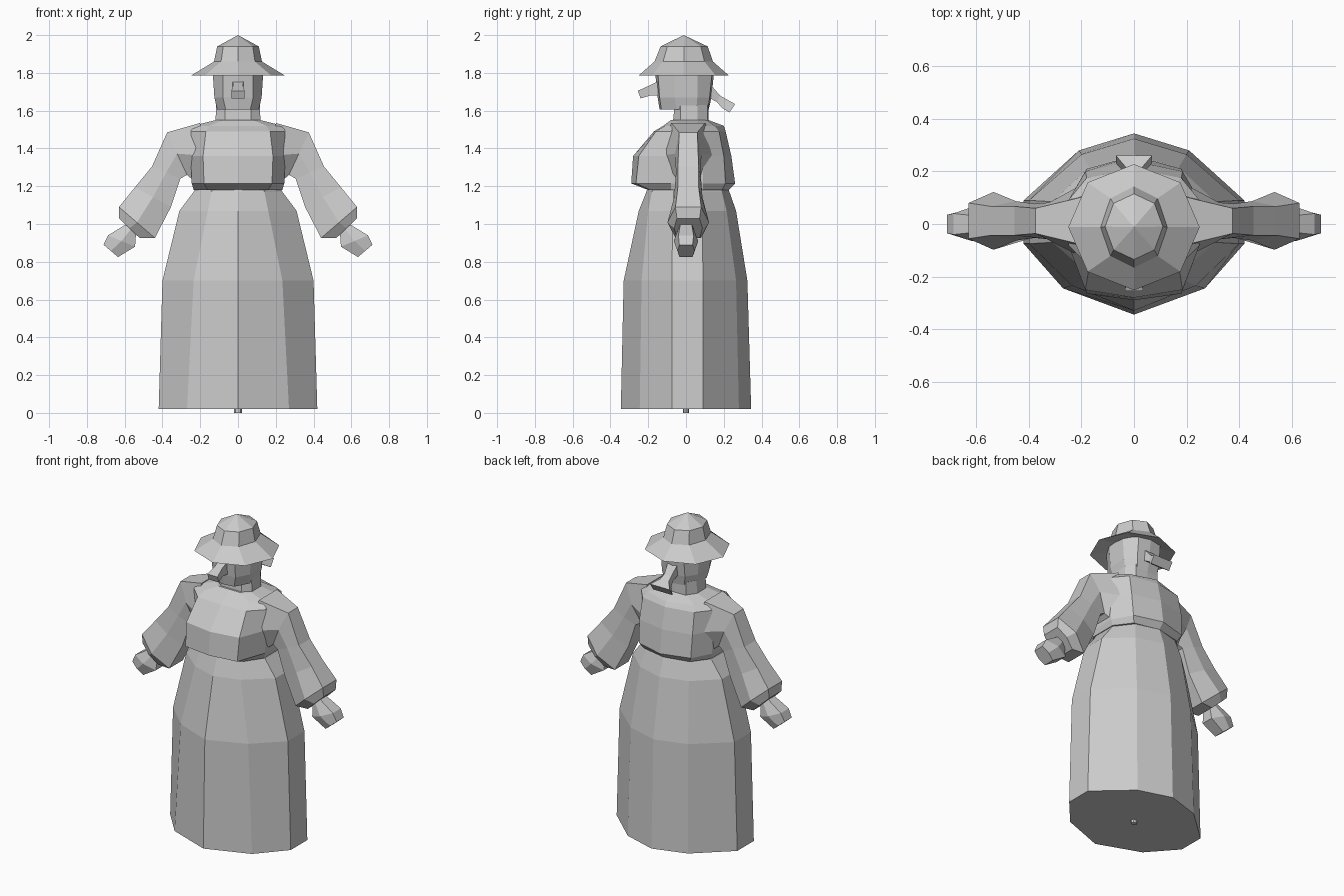
import bpy, bmesh, math
from mathutils import Vector

grey = bpy.data.materials.new("plain light grey")
grey.diffuse_color = (0.6, 0.6, 0.6, 1)


def loft(name, rings, apex=None):
    """Skin closed rings of points; cap the start, and cap or point the end."""
    bm = bmesh.new()
    loops = [[bm.verts.new(p) for p in ring] for ring in rings]
    n = len(loops[0])
    for a, b in zip(loops, loops[1:]):
        for i in range(n):
            j = (i + 1) % n
            bm.faces.new((a[i], a[j], b[j], b[i]))
    bm.faces.new(loops[0][::-1])
    if apex:
        tip = bm.verts.new(apex)
        for i in range(n):
            bm.faces.new((loops[-1][i], loops[-1][(i + 1) % n], tip))
    else:
        bm.faces.new(loops[-1])
    bmesh.ops.recalc_face_normals(bm, faces=bm.faces)
    mesh = bpy.data.meshes.new(name)
    bm.to_mesh(mesh)
    bm.free()
    mesh.materials.append(grey)
    obj = bpy.data.objects.new(name, mesh)
    bpy.context.collection.objects.link(obj)
    return obj


def body_ring(z, front, fx, fy, side, sf, sb, bx, by, back):
    """Ten-sided horizontal section, symmetric in x."""
    half = [(fx, fy), (side, sf), (side, sb), (bx, by)]
    pts = [(0, front)] + half + [(0, back)] + [(-x, y) for x, y in half[::-1]]
    return [(x, y, z) for x, y in pts]


def octagon(z, cy, rx, ry):
    return [(rx * math.cos(i * math.pi / 4), cy + ry * math.sin(i * math.pi / 4), z)
            for i in range(8)]


def block_ring(x, p, q):
    """Four-cornered section spanning points p and q of the yz plane."""
    return [(-x, *p), (x, *p), (x, *q), (-x, *q)]


# Skirt
loft("skirt", [
    body_ring(0.02, -0.345, 0.27, -0.245, 0.42, -0.075, 0.09, 0.21, 0.28, 0.345),
    body_ring(0.70, -0.33, 0.235, -0.235, 0.40, -0.075, 0.09, 0.20, 0.265, 0.325),
    body_ring(1.07, -0.25, 0.16, -0.20, 0.31, -0.07, 0.085, 0.17, 0.215, 0.265),
    body_ring(1.17, -0.21, 0.14, -0.18, 0.235, -0.065, 0.08, 0.15, 0.19, 0.23),
    body_ring(1.20, -0.20, 0.13, -0.17, 0.22, -0.06, 0.08, 0.14, 0.18, 0.22)])
loft("base_peg", [octagon(0, 0, 0.02, 0.015), octagon(0.03, 0, 0.02, 0.015)])

# Blouse with an overhanging front
loft("blouse", [
    body_ring(1.18, -0.20, 0.16, -0.19, 0.235, -0.08, 0.09, 0.16, 0.19, 0.225),
    body_ring(1.215, -0.29, 0.18, -0.265, 0.245, -0.08, 0.09, 0.18, 0.21, 0.26),
    body_ring(1.36, -0.28, 0.185, -0.25, 0.25, -0.08, 0.09, 0.185, 0.20, 0.24),
    body_ring(1.49, -0.17, 0.17, -0.16, 0.25, -0.08, 0.09, 0.18, 0.175, 0.21),
    body_ring(1.52, -0.12, 0.15, -0.11, 0.24, -0.06, 0.07, 0.16, 0.15, 0.20),
    body_ring(1.55, -0.08, 0.08, -0.08, 0.12, -0.04, 0.06, 0.08, 0.11, 0.12)])

# Sleeves and hands: each section has an outer edge, an inner edge and a wide middle
sleeve = [((0.20, 1.535), (0.19, 1.19), 0.09, 0.14),
          ((0.375, 1.485), (0.27, 1.26), 0.048, 0.07),
          ((0.455, 1.305), (0.305, 1.24), 0.055, 0.065),
          ((0.545, 1.195), (0.355, 1.09), 0.055, 0.075),
          ((0.63, 1.09), (0.44, 0.926), 0.068, 0.11),
          ((0.63, 1.03), (0.52, 0.925), 0.06, 0.075)]
hand = [((0.59, 1.0), (0.54, 0.95), 0.03, 0.04),
        ((0.688, 0.94), (0.545, 0.88), 0.04, 0.065),
        ((0.712, 0.89), (0.635, 0.825), 0.035, 0.045)]


def limb(name, sections, side, cy):
    rings = []
    for (ox, oz), (ix, iz), w, wide in sections:
        mx, mz = (ox + ix) / 2, (oz + iz) / 2
        rings.append([(side * x, cy + y, z) for x, y, z in (
            (ox, -w, oz), (ox, w, oz), (mx, wide, mz),
            (ix, w, iz), (ix, -w, iz), (mx, -wide, mz))])
    loft(name, rings)


for label, side in (("left", 1), ("right", -1)):
    limb(label + "_sleeve", sleeve, side, 0.012)
    limb(label + "_hand", hand, side, 0.0)

# Neck and head
loft("neck", [
    body_ring(1.53, -0.07, 0.07, -0.07, 0.12, -0.03, 0.06, 0.08, 0.115, 0.12),
    body_ring(1.63, -0.06, 0.07, -0.06, 0.115, -0.03, 0.06, 0.08, 0.115, 0.12)])
loft("head", [
    body_ring(1.605, -0.14, 0.065, -0.13, 0.11, -0.05, 0.055, 0.07, 0.115, 0.12),
    body_ring(1.67, -0.15, 0.08, -0.14, 0.125, -0.06, 0.06, 0.08, 0.125, 0.135),
    body_ring(1.82, -0.165, 0.08, -0.15, 0.135, -0.06, 0.06, 0.08, 0.14, 0.15)])

# Nose, and tied hair that flares at its end
loft("nose", [
    block_ring(0.03, (-0.14, 1.76), (-0.14, 1.68)),
    block_ring(0.025, (-0.19, 1.735), (-0.19, 1.68)),
    block_ring(0.035, (-0.255, 1.705), (-0.24, 1.665))])
loft("hair_tail", [
    block_ring(0.035, (0.12, 1.75), (0.12, 1.67)),
    block_ring(0.025, (0.18, 1.68), (0.165, 1.645)),
    block_ring(0.03, (0.215, 1.66), (0.19, 1.615)),
    block_ring(0.068, (0.26, 1.635), (0.23, 1.59))])

# Hat: hollow brim, crown and pointed top
loft("hat", [
    octagon(1.81, -0.01, 0.12, 0.14),
    octagon(1.785, -0.012, 0.25, 0.24),
    octagon(1.86, -0.012, 0.127, 0.155),
    octagon(1.94, -0.01, 0.11, 0.125)], apex=(0, -0.012, 2.0))
